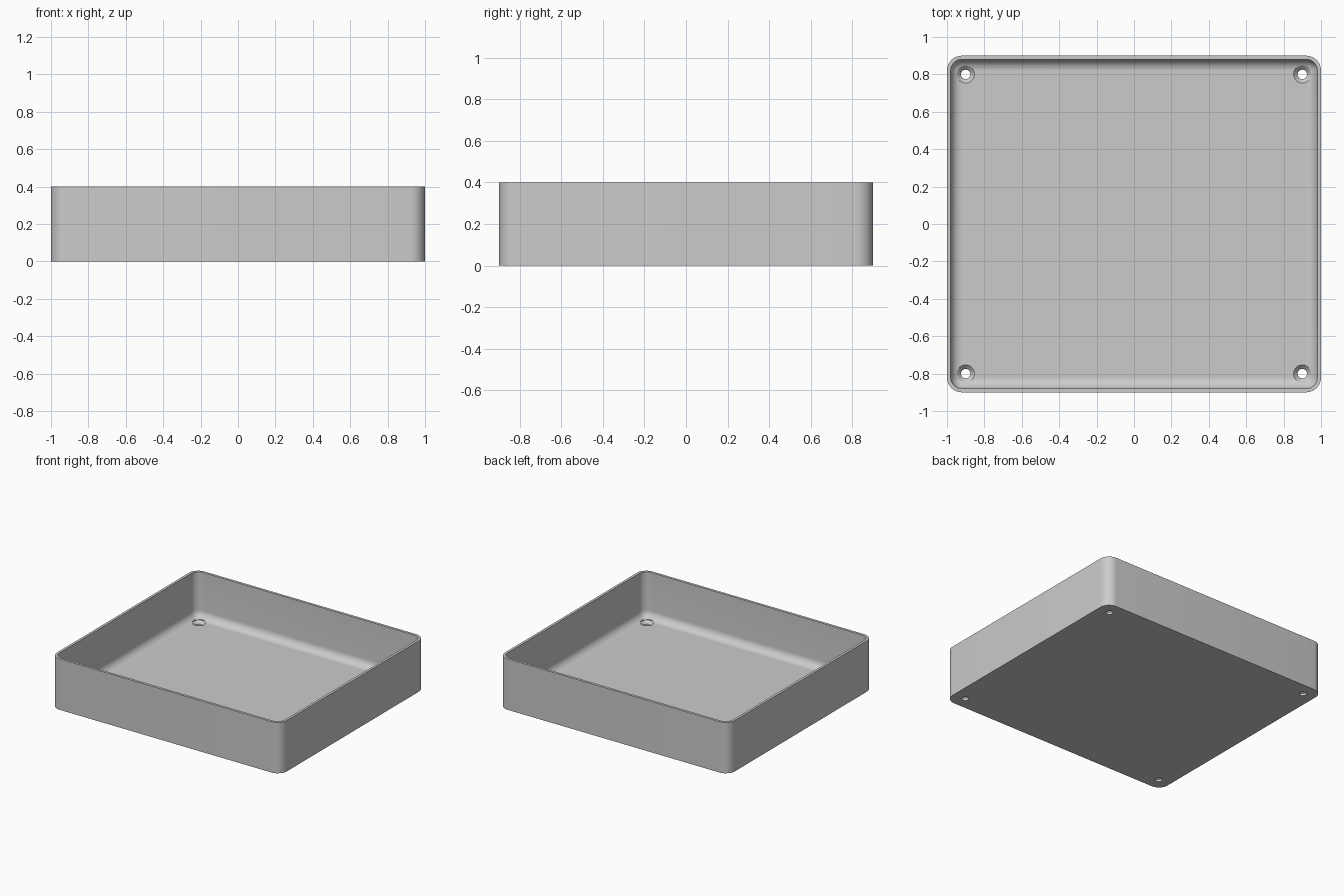
import bpy, bmesh, math

if "Cube" in bpy.data.objects:
    bpy.data.objects.remove(bpy.data.objects["Cube"], do_unlink=True)

HALF_X, HALF_Y, HEIGHT = 1.0, 0.9, 0.4
WALL, FLOOR, CORNER = 0.02, 0.04, 0.08
FILLET = CORNER - WALL
STEPS = 10

grey = bpy.data.materials.new("light grey")
grey.use_nodes = True
colour = (0.6, 0.6, 0.6, 1)
grey.diffuse_color = colour
grey.node_tree.nodes["Principled BSDF"].inputs["Base Color"].default_value = colour


def make_object(name, bm):
    bmesh.ops.remove_doubles(bm, verts=bm.verts, dist=1e-5)
    bmesh.ops.recalc_face_normals(bm, faces=bm.faces)
    mesh = bpy.data.meshes.new(name)
    bm.to_mesh(mesh)
    bm.free()
    mesh.materials.append(grey)
    obj = bpy.data.objects.new(name, mesh)
    bpy.context.collection.objects.link(obj)
    return obj


def loft(bm, rings):
    """Skin a stack of closed rings and cap both ends."""
    loops = [[bm.verts.new(p) for p in ring] for ring in rings]
    for a, b in zip(loops, loops[1:]):
        for i in range(len(a)):
            j = (i + 1) % len(a)
            bm.faces.new((a[i], a[j], b[j], b[i]))
    bm.faces.new(loops[0])
    bm.faces.new(loops[-1])


def rounded_ring(inset, z):
    """Rounded rectangle, offset inwards from the outer wall."""
    r = max(CORNER - inset, 0)
    cx, cy = HALF_X - CORNER, HALF_Y - CORNER
    points = []
    for k, (sx, sy) in enumerate(((1, 1), (-1, 1), (-1, -1), (1, -1))):
        for i in range(STEPS + 1):
            a = (k + i / STEPS) * math.pi / 2
            points.append((sx * cx + r * math.cos(a), sy * cy + r * math.sin(a), z))
    return points


# Tray: outer wall, rim, inner wall, and a rounded run-out into the floor
rings = [rounded_ring(0, 0), rounded_ring(0, HEIGHT), rounded_ring(WALL, HEIGHT)]
for i in range(STEPS + 1):
    a = i / STEPS * math.pi / 2
    rings.append(rounded_ring(WALL + FILLET * (1 - math.cos(a)),
                              FLOOR + FILLET * (1 - math.sin(a))))
bm = bmesh.new()
loft(bm, rings)
tray = make_object("tray", bm)

# Countersunk screw holes in the four corners
bm = bmesh.new()
profile = [(0.025, -0.05), (0.025, 0.018), (0.047, FLOOR), (0.047, 0.15)]
for sx in (-1, 1):
    for sy in (-1, 1):
        loft(bm, [[(sx * 0.9 + r * math.cos(i * math.tau / 32),
                    sy * 0.8 + r * math.sin(i * math.tau / 32), z)
                   for i in range(32)] for r, z in profile])
cutter = make_object("screw_hole_cutter", bm)
cutter.hide_render = True

cut = tray.modifiers.new("screw holes", "BOOLEAN")
cut.operation = "DIFFERENCE"
cut.solver = "EXACT"
cut.object = cutter
bpy.ops.object.select_all(action="DESELECT")
bpy.context.view_layer.objects.active = tray
tray.select_set(True)
bpy.ops.object.modifier_apply(modifier=cut.name)
bpy.data.objects.remove(cutter, do_unlink=True)
bpy.ops.object.shade_smooth_by_angle(angle=math.radians(30))
